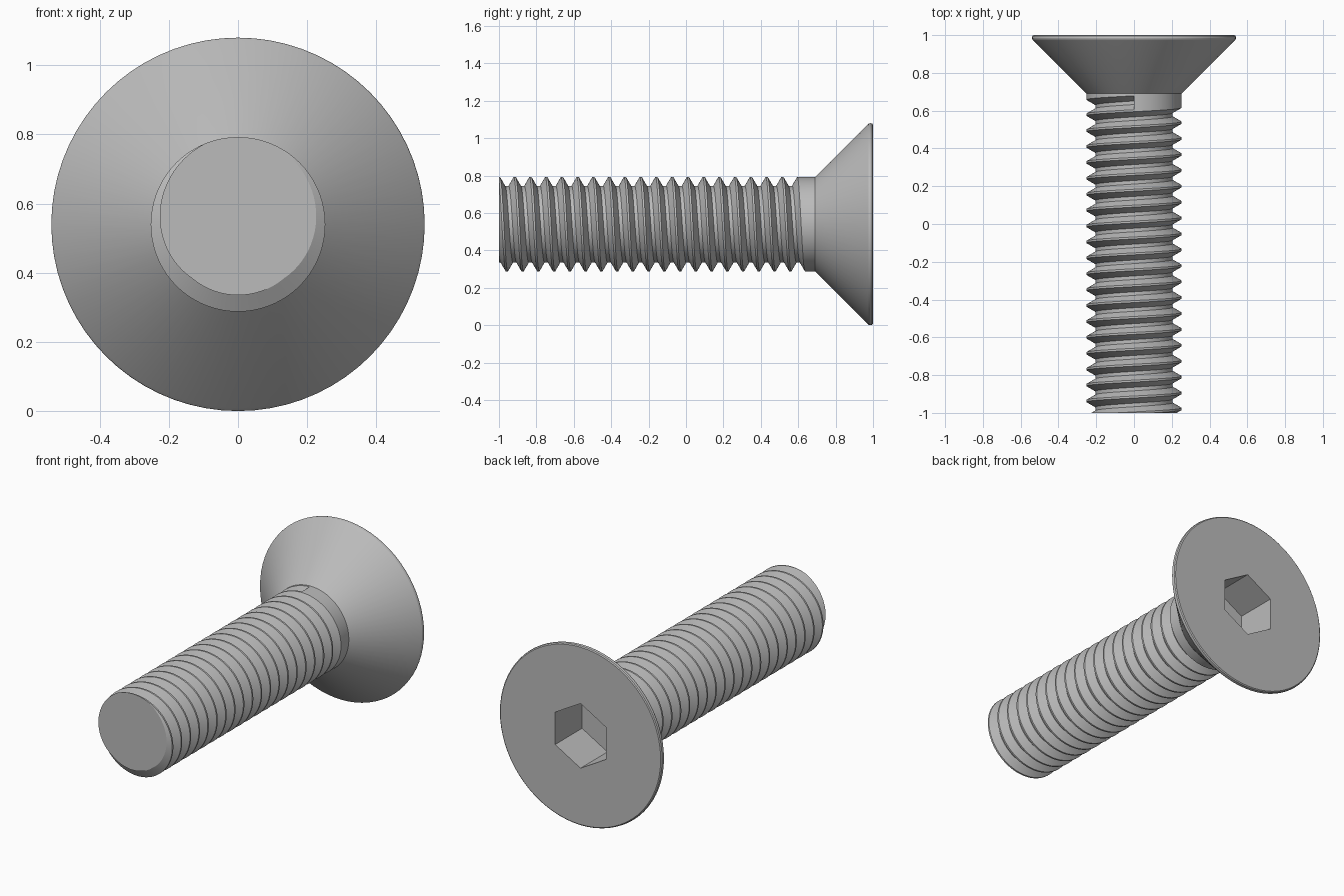
import bpy, bmesh
from math import sin, cos, pi, radians
from mathutils import Vector

N = 72               # segments around the axis
AXIS_Z = 0.54        # height of the screw axis
R, ROOT = 0.2525, 0.205
PITCH = 0.0842
NECK = 0.69          # where the shank meets the head
APOTHEM = 0.168      # half the socket width across flats

default = bpy.data.objects.get("Cube")
if default:
    bpy.data.objects.remove(default)

steel = bpy.data.materials.new("steel_grey")
steel.use_nodes = True
grey = (0.5, 0.5, 0.5, 1)
steel.diffuse_color = grey
steel.node_tree.nodes["Principled BSDF"].inputs["Base Color"].default_value = grey


def polar(j, r, y):
    """Point at step j around the axis, starting at the top and turning to +x."""
    t = 2 * pi * j / N
    return Vector((r * sin(t), y, AXIS_Z + r * cos(t)))


def finish(bm, name):
    bmesh.ops.remove_doubles(bm, verts=bm.verts, dist=1e-5)
    bmesh.ops.recalc_face_normals(bm, faces=bm.faces)
    mesh = bpy.data.meshes.new(name)
    bm.to_mesh(mesh)
    bm.free()
    mesh.materials.append(steel)
    obj = bpy.data.objects.new(name, mesh)
    bpy.context.collection.objects.link(obj)
    bpy.ops.object.select_all(action='DESELECT')
    obj.select_set(True)
    bpy.context.view_layer.objects.active = obj
    bpy.ops.object.shade_smooth_by_angle(angle=radians(25))
    return obj


def add_face(bm, points):
    return bm.faces.new([bm.verts.new(p) for p in points])


# Threaded shank: a helical groove that stops abruptly at the top of the last turn
TURNS = 21
CREST = PITCH / 8
FLANK = (R - ROOT) * 0.577
GROOVE_END = -1 + 19.5 * PITCH
groove = [(-PITCH / 2 + CREST / 2, R), (-PITCH / 2 + CREST / 2 + FLANK, ROOT),
          (PITCH / 2 - CREST / 2 - FLANK, ROOT), (PITCH / 2 - CREST / 2, R)]


def column(j):
    centre = GROOVE_END + PITCH * (j / N - TURNS)
    return [polar(j, r, centre + dy) for dy, r in groove]


bm = bmesh.new()
last = TURNS * N
for j in range(last):
    left, right = column(j), column(j + 1)
    if j < last - N:     # crest up to the next turn
        left.append(column(j + N)[0])
        right.append(column(j + 1 + N)[0])
    else:                # plain collar below the head
        left.append(polar(j, R, NECK))
        right.append(polar(j + 1, R, NECK))
    for k in range(4):
        add_face(bm, (left[k], right[k], right[k + 1], left[k + 1]))
add_face(bm, column(last))     # end wall of the groove
bmesh.ops.remove_doubles(bm, verts=bm.verts, dist=1e-5)

# Flat tip
cut = bmesh.ops.bisect_plane(bm, geom=bm.verts[:] + bm.edges[:] + bm.faces[:], dist=1e-6,
                             plane_co=(0, -1, 0), plane_no=(0, -1, 0), clear_outer=True)
rim = [e for e in cut["geom_cut"] if isinstance(e, bmesh.types.BMEdge)]
bmesh.ops.edgeloop_fill(bm, edges=rim)
finish(bm, "threaded_shank")


# Countersunk head with a hexagonal socket, turned as rings
def ring(r, y):
    return [polar(j, r, y) for j in range(N)]


def hex_ring(y):
    step = N // 6
    return [polar(j, APOTHEM / cos(2 * pi * (j % step) / N - pi / 6), y) for j in range(N)]


bm = bmesh.new()
rings = [ring(R, NECK), ring(0.531, 0.969), ring(0.538, 0.977), ring(0.54, 0.985),
         ring(0.538, 0.995), ring(0.532, 1.0), hex_ring(1.0), hex_ring(0.745)]
for a, b in zip(rings, rings[1:]):
    for j in range(N):
        n = (j + 1) % N
        add_face(bm, (a[j], a[n], b[n], b[j]))
add_face(bm, rings[-1])        # socket floor
finish(bm, "countersunk_head")
